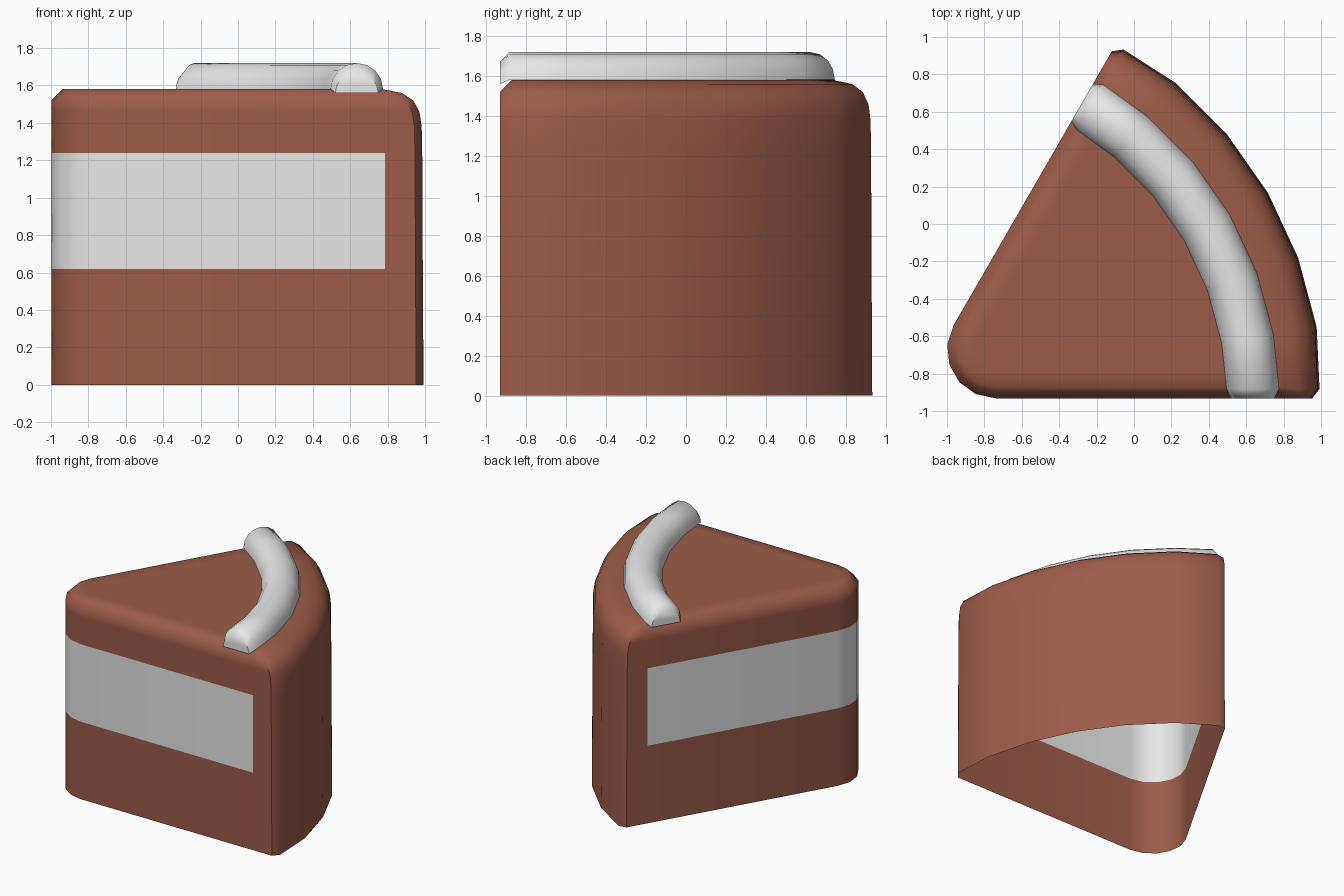
import bpy, math

if "Cube" in bpy.data.objects:
    bpy.data.objects.remove(bpy.data.objects["Cube"])

AX, AY = -1.19, -0.932          # sharp corner of the 60 degree wedge


def material(name, rgb):
    m = bpy.data.materials.new(name)
    m.diffuse_color = (*rgb, 1)
    m.use_nodes = True
    m.node_tree.nodes["Principled BSDF"].inputs["Base Color"].default_value = m.diffuse_color
    return m


brown = material("chocolate brown", (0.337, 0.107, 0.067))
cream = material("cream white", (0.8, 0.8, 0.8))


def mirror(p):
    """Reflect a plan point about the wedge's 30 degree centre line."""
    c, s = math.cos(math.radians(60)), math.sin(math.radians(60))
    return (p[0] * c + p[1] * s, p[0] * s - p[1] * c, *p[2:])


def polar(r, deg):
    a = math.radians(deg)
    return (r * math.cos(a), r * math.sin(a))


def make_object(name, verts, faces, mats, indices, angle):
    me = bpy.data.meshes.new(name)
    me.from_pydata([(x + AX, y + AY, z) for x, y, z in verts], [], faces)
    for m in mats:
        me.materials.append(m)
    for p, k in zip(me.polygons, indices):
        p.material_index = k
        p.use_smooth = True
    me.set_sharp_from_angle(angle=math.radians(angle))
    ob = bpy.data.objects.new(name, me)
    bpy.context.collection.objects.link(ob)
    return ob


# Cake body: wedge outline stacked in levels, open underneath
def outline(cut, arc):
    half = []
    for deg in (222, 246, 270):
        x, y = polar(0.26 - cut, deg)
        half.append((0.45 + x, 0.26 + y))
    half.append((min(1.975, 2.10 - arc), cut))
    half.append((2.143 - arc, cut))
    half.append((2.182 - arc, max(0.05, cut + 0.005)))
    half += [polar(2.2 - arc, 10), polar(2.2 - arc, 20)]
    return half + [polar(2.2 - arc, 30)] + [mirror(p) for p in reversed(half)]


# height, inset of cut faces, inset of outer arc
levels = [(0, 0, 0), (0.62, 0, 0.004), (1.24, 0, 0.007), (1.38, 0, 0.01),
          (1.46, 0, 0.022), (1.52, 0, 0.055), (1.56, 0.04, 0.115),
          (1.58, 0.06, 0.22), (1.58, 0.15, 0.30)]
verts, faces, idx = [], [], []
for z, cut, arc in levels:
    ring = outline(cut, arc)
    verts += [(x, y, z) for x, y in ring]
n = len(ring)
for j in range(len(levels) - 1):
    for i in range(n):
        k = (i + 1) % n
        faces.append((j * n + i, j * n + k, (j + 1) * n + k, (j + 1) * n + i))
        # cream filling band wraps the two cut faces and the tip
        idx.append(1 if j == 1 and (i < 3 or i >= n - 4) else 0)
faces.append(tuple(range((len(levels) - 1) * n, len(levels) * n)))
idx.append(0)
make_object("cake_slice", verts, faces, [brown, cream], idx, 50)


# Piped cream roll: half-round section swept along the arc
SIDES = 8


def section(place, width=0.14, height=0.138, base=1.582):
    pts = []
    for s in range(SIDES + 1):
        a = math.pi * s / SIDES
        x, y = place(1.825 + width * math.cos(a))
        pts.append((x, y, base + height * math.sin(a)))
    return pts


end = section(lambda r: (r, 0.0), 0.115, 0.11, 1.56)
shoulder = section(lambda r: (r, 0.05))
rings = [end, shoulder]
rings += [section(lambda r, d=d: polar(r, d)) for d in (10, 20, 30, 40, 50)]
rings += [[mirror(p) for p in shoulder], [mirror(p) for p in end]]
m = SIDES + 1
verts = [p for ring in rings for p in ring]
faces = []
for j in range(len(rings) - 1):
    for i in range(m):
        k = (i + 1) % m
        faces.append((j * m + i, (j + 1) * m + i, (j + 1) * m + k, j * m + k))
faces.append(tuple(range(m)))
faces.append(tuple(reversed(range((len(rings) - 1) * m, len(rings) * m))))
make_object("cream_roll", verts, faces, [cream], [0] * len(faces), 50)
